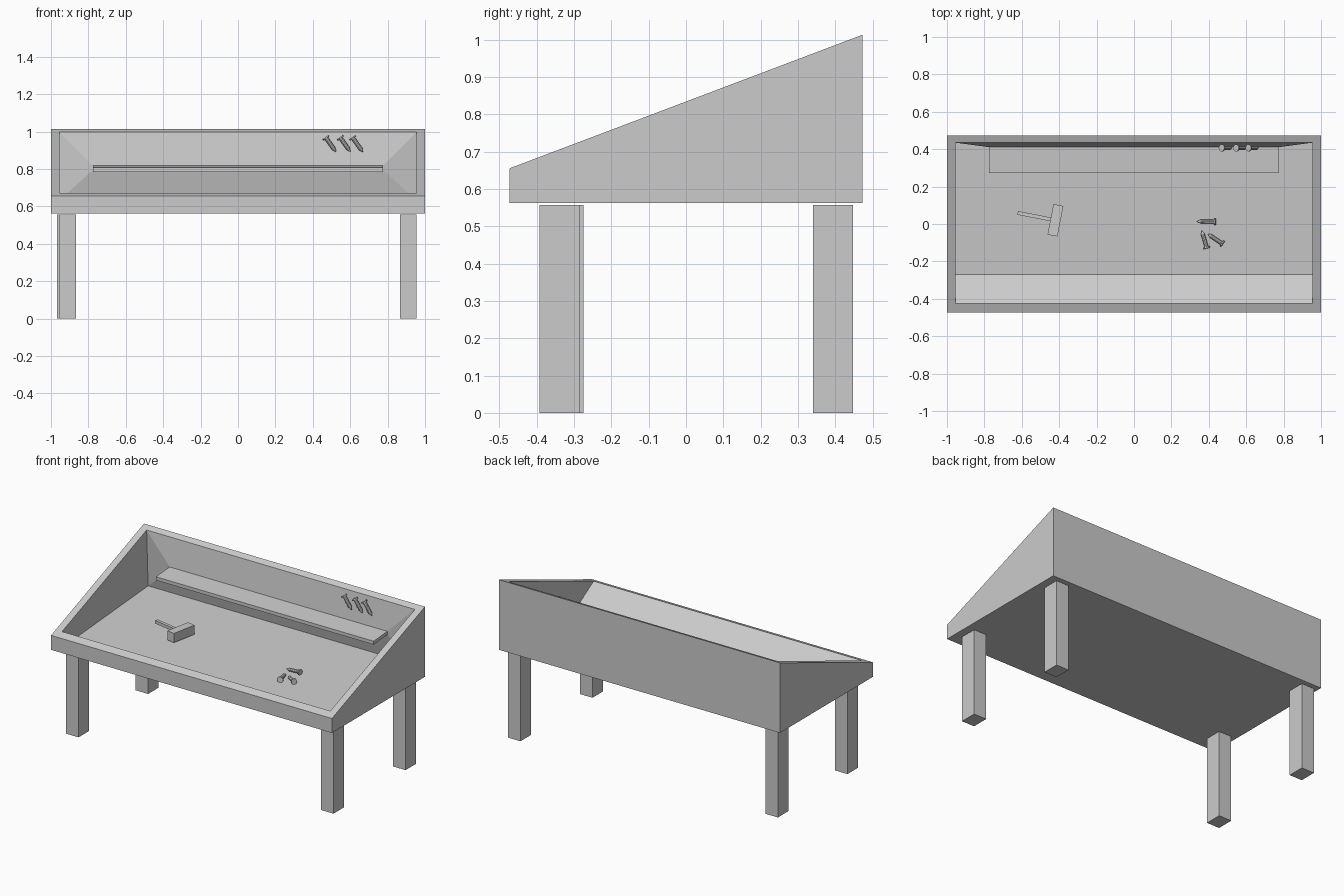
import bpy, bmesh, math
from mathutils import Matrix, Vector

if "Cube" in bpy.data.objects:
    bpy.data.objects.remove(bpy.data.objects["Cube"])

grey = bpy.data.materials.new("plain grey")
grey.diffuse_color = (0.6, 0.6, 0.6, 1)
grey.use_nodes = True
grey.node_tree.nodes["Principled BSDF"].inputs["Base Color"].default_value = grey.diffuse_color


def finish(name, bm):
    bmesh.ops.recalc_face_normals(bm, faces=bm.faces)
    me = bpy.data.meshes.new(name)
    bm.to_mesh(me)
    bm.free()
    me.materials.append(grey)
    ob = bpy.data.objects.new(name, me)
    bpy.context.collection.objects.link(ob)
    return ob


def add_box(bm, lo, hi, mat=Matrix()):
    lo, hi = Vector(lo), Vector(hi)
    size = Matrix.Diagonal((*(hi - lo), 1))
    bmesh.ops.create_cube(bm, size=1, matrix=mat @ Matrix.Translation((lo + hi) / 2) @ size)


# Tray: a profile of (half width, y, z) running round the wedge, its hollow and the shelf
profile = {
    "A": (1, -0.473, 0.562), "B": (1, -0.473, 0.655),            # outer front
    "E": (0.955, -0.425, 0.673), "H": (0.955, -0.27, 0.58),      # front rim, slope foot
    "G": (0.955, 0.45, 0.633),                                   # back of floor
    "J": (0.775, 0.411, 0.796), "L": (0.775, 0.273, 0.785),      # shelf underside
    "K": (0.775, 0.273, 0.807), "I": (0.775, 0.411, 0.818),      # shelf top
    "F": (0.955, 0.435, 0.998),                                  # back rim
    "C": (1, 0.473, 1.013), "D": (1, 0.473, 0.562),              # outer back
}
bm = bmesh.new()
left = {k: bm.verts.new((-x, y, z)) for k, (x, y, z) in profile.items()}
right = {k: bm.verts.new((x, y, z)) for k, (x, y, z) in profile.items()}
keys = list(profile)
for a, b in zip(keys, keys[1:] + keys[:1]):
    bm.faces.new((left[a], left[b], right[b], right[a]))
for side in (left, right):
    for face in ("ABCD", "BEFC", "EHGF", "GJIF", "JLKI"):
        bm.faces.new([side[k] for k in face])
finish("tray", bm)

# Legs: lower left corner of each, all the same size
for name, x, y in (("front_left_leg", -0.957, -0.383), ("front_right_leg", 0.865, -0.393),
                   ("back_left_leg", -0.968, 0.34), ("back_right_leg", 0.865, 0.34)):
    bm = bmesh.new()
    add_box(bm, (x, y, 0), (x + 0.09, y + 0.108, 0.557))
    finish(name, bm)

# Hammer lying on the floor
spin = Matrix.Translation((-0.42, 0.02, 0.64)) @ Matrix.Rotation(math.radians(-11), 4, "Z")
bm = bmesh.new()
add_box(bm, (-0.027, -0.083, -0.03), (0.027, 0.083, 0.03), spin)
finish("hammer_head", bm)
bm = bmesh.new()
add_box(bm, (-0.206, -0.01, -0.008), (-0.02, 0.01, 0.012), spin)
finish("hammer_handle", bm)


# Nails: head disc, shaft and pointed tip stacked along the line from head to tip
def nail(name, head, tip):
    head, tip = Vector(head), Vector(tip)
    axis = tip - head
    n = axis.length
    frame = Matrix.Translation(head) @ axis.to_track_quat("Z", "Y").to_matrix().to_4x4()
    bm = bmesh.new()
    for z0, z1, r0, r1 in ((0, 0.008, 0.019, 0.019), (0.008, n * 0.78, 0.011, 0.011),
                           (n * 0.78, n, 0.011, 0)):
        bmesh.ops.create_cone(bm, cap_ends=True, segments=10, radius1=r0, radius2=r1,
                              depth=z1 - z0,
                              matrix=frame @ Matrix.Translation((0, 0, (z0 + z1) / 2)))
    finish(name, bm)


nail("floor_nail_1", (0.437, 0.012, 0.617), (0.334, 0.014, 0.611))
nail("floor_nail_2", (0.39, -0.13, 0.61), (0.362, -0.034, 0.605))
nail("floor_nail_3", (0.475, -0.107, 0.612), (0.393, -0.052, 0.605))
for i, x in enumerate((0.468, 0.545, 0.611)):
    nail(f"shelf_nail_{i + 1}", (x, 0.407, 0.97), (x + 0.057, 0.407, 0.89))
